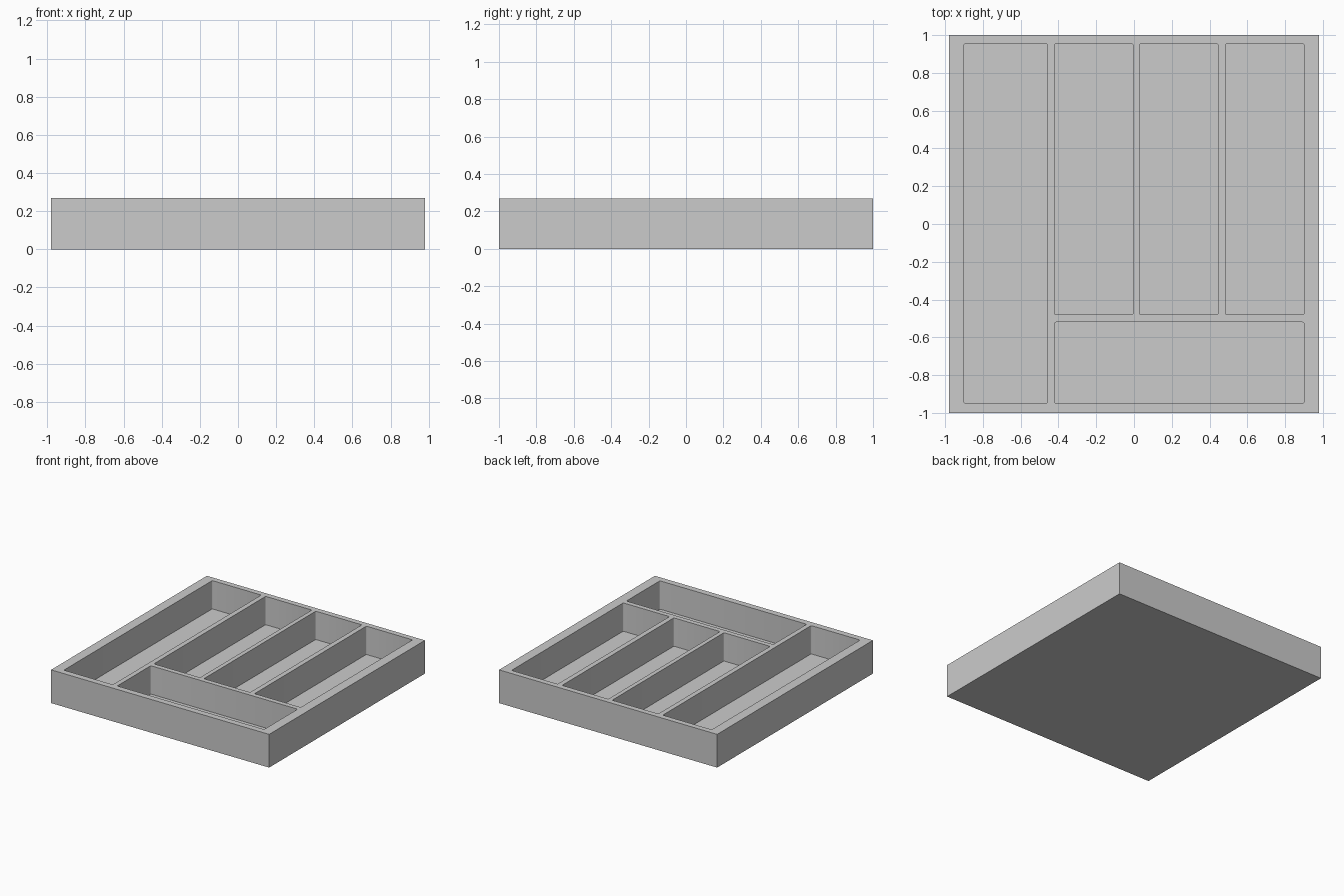
import bpy, bmesh
from mathutils import Matrix, Vector

default = bpy.data.objects.get("Cube")
if default:
    bpy.data.objects.remove(default, do_unlink=True)

HEIGHT = 0.27
FLOOR = 0.04

# Single matte grey plastic
grey = bpy.data.materials.new("grey plastic")
grey.use_nodes = True
colour = (0.6, 0.6, 0.6, 1)
grey.diffuse_color = colour
grey.node_tree.nodes["Principled BSDF"].inputs["Base Color"].default_value = colour


def box_object(name, boxes, corner=0.0):
    """One mesh of boxes (x0, x1, y0, y1, z0, z1) with optional rounded upright corners."""
    bm = bmesh.new()
    for x0, x1, y0, y1, z0, z1 in boxes:
        centre = Vector((x0 + x1, y0 + y1, z0 + z1)) / 2
        size = Matrix.Diagonal((x1 - x0, y1 - y0, z1 - z0, 1))
        bmesh.ops.create_cube(bm, size=1, matrix=Matrix.Translation(centre) @ size)
    if corner:
        upright = [e for e in bm.edges
                   if abs(e.verts[0].co.z - e.verts[1].co.z) > 0.01]
        bmesh.ops.bevel(bm, geom=upright, offset=corner, segments=3,
                        profile=0.5, affect='EDGES')
    mesh = bpy.data.meshes.new(name)
    bm.to_mesh(mesh)
    bm.free()
    mesh.materials.append(grey)
    obj = bpy.data.objects.new(name, mesh)
    bpy.context.collection.objects.link(obj)
    return obj


# Solid block of the organiser tray
tray = box_object("cutlery_tray", [(-0.98, 0.98, -1, 1, 0, HEIGHT)])

# Compartments: one full-length, three back slots, one wide front slot
BACK, FRONT = 0.955, -0.95
plans = [(-0.90, -0.46, FRONT, BACK), (-0.42, 0.90, FRONT, -0.52)]
plans += [(x, x + 0.415, -0.48, BACK) for x in (-0.42, 0.03, 0.485)]
cutter = box_object("compartment_cutter",
                    [p + (FLOOR, HEIGHT + 0.1) for p in plans], corner=0.008)
cutter.hide_render = True

# Hollow out the compartments
cut = tray.modifiers.new("compartments", 'BOOLEAN')
cut.operation = 'DIFFERENCE'
cut.solver = 'EXACT'
cut.object = cutter
bpy.context.view_layer.objects.active = tray
tray.select_set(True)
bpy.ops.object.modifier_apply(modifier=cut.name)
bpy.data.objects.remove(cutter, do_unlink=True)

# Smooth the small corner rounds, keep the box edges crisp
bpy.ops.object.shade_smooth_by_angle(angle=0.6)
